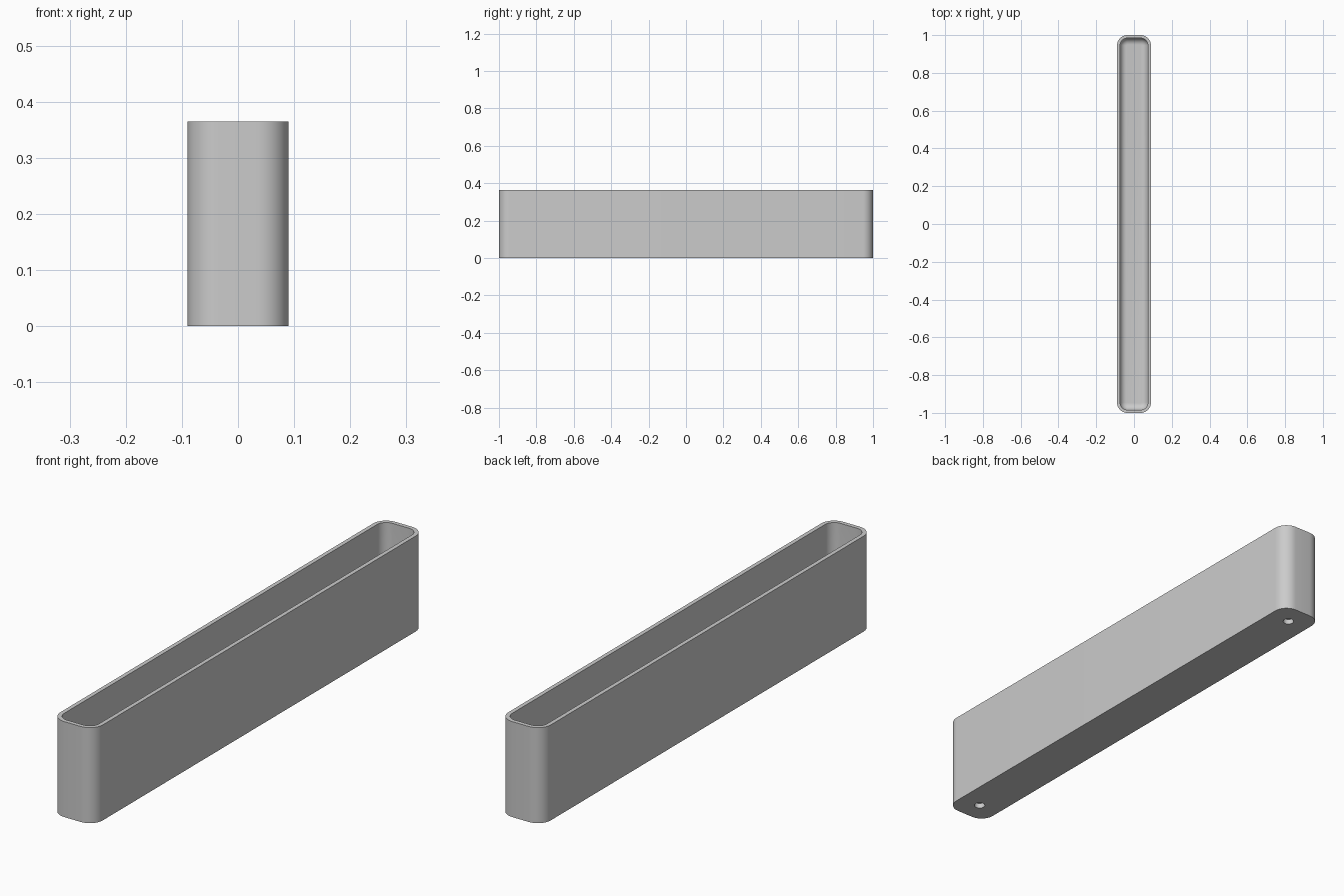
import bpy, bmesh, math

if "Cube" in bpy.data.objects:
    bpy.data.objects.remove(bpy.data.objects["Cube"])

HALF_X, HALF_Y, HEIGHT = 0.09, 1.0, 0.365
CORNER, WALL, FLOOR, FILLET = 0.055, 0.016, 0.03, 0.035
HOLE_Y, HOLE_R, HOLE_DEPTH = 0.915, 0.02, 0.02
STEPS = 10

grey = bpy.data.materials.new("plain grey")
grey.diffuse_color = (0.6, 0.6, 0.6, 1)
grey.use_nodes = True
grey.node_tree.nodes["Principled BSDF"].inputs["Base Color"].default_value = grey.diffuse_color


def ring(bm, inset, z):
    """Rounded rectangle loop, inset from the outer wall."""
    r = CORNER - inset
    cx, cy = HALF_X - CORNER, HALF_Y - CORNER
    verts = []
    for k, (sx, sy) in enumerate([(1, 1), (-1, 1), (-1, -1), (1, -1)]):
        for i in range(STEPS + 1):
            a = math.pi / 2 * (k + i / STEPS)
            verts.append(bm.verts.new((sx * cx + r * math.cos(a),
                                       sy * cy + r * math.sin(a), z)))
    return verts


# Trough: outer wall, flat rim, inner wall, filleted floor
levels = [(0, 0), (0, HEIGHT), (WALL, HEIGHT)]
for i in range(9):
    a = math.pi / 2 * i / 8
    levels.append((WALL + FILLET * (1 - math.cos(a)),
                   FLOOR + FILLET * (1 - math.sin(a))))

bm = bmesh.new()
rings = [ring(bm, inset, z) for inset, z in levels]
for lo, hi in zip(rings, rings[1:]):
    n = len(lo)
    for i in range(n):
        j = (i + 1) % n
        bm.faces.new((lo[i], lo[j], hi[j], hi[i]))
bm.faces.new(rings[0][::-1])
bm.faces.new(rings[-1])
bmesh.ops.recalc_face_normals(bm, faces=bm.faces[:])
mesh = bpy.data.meshes.new("trough")
bm.to_mesh(mesh)
bm.free()
mesh.materials.append(grey)
trough = bpy.data.objects.new("trough", mesh)
bpy.context.collection.objects.link(trough)

# Blind screw holes in the underside
for side in (-1, 1):
    bpy.ops.mesh.primitive_cylinder_add(vertices=32, radius=HOLE_R, depth=2 * HOLE_DEPTH,
                                        location=(0, side * HOLE_Y, 0))
    cutter = bpy.context.object
    cutter.name = "hole_cutter"
    cutter.hide_render = True
    cutter.data.materials.append(grey)
    mod = trough.modifiers.new("hole", 'BOOLEAN')
    mod.operation, mod.solver, mod.object = 'DIFFERENCE', 'EXACT', cutter
    bpy.context.view_layer.objects.active = trough
    bpy.ops.object.modifier_apply(modifier=mod.name)
    bpy.data.objects.remove(cutter)

# Smooth curves, sharp rims
bpy.ops.object.select_all(action='DESELECT')
trough.select_set(True)
bpy.context.view_layer.objects.active = trough
bpy.ops.object.shade_smooth_by_angle(angle=math.radians(30))
